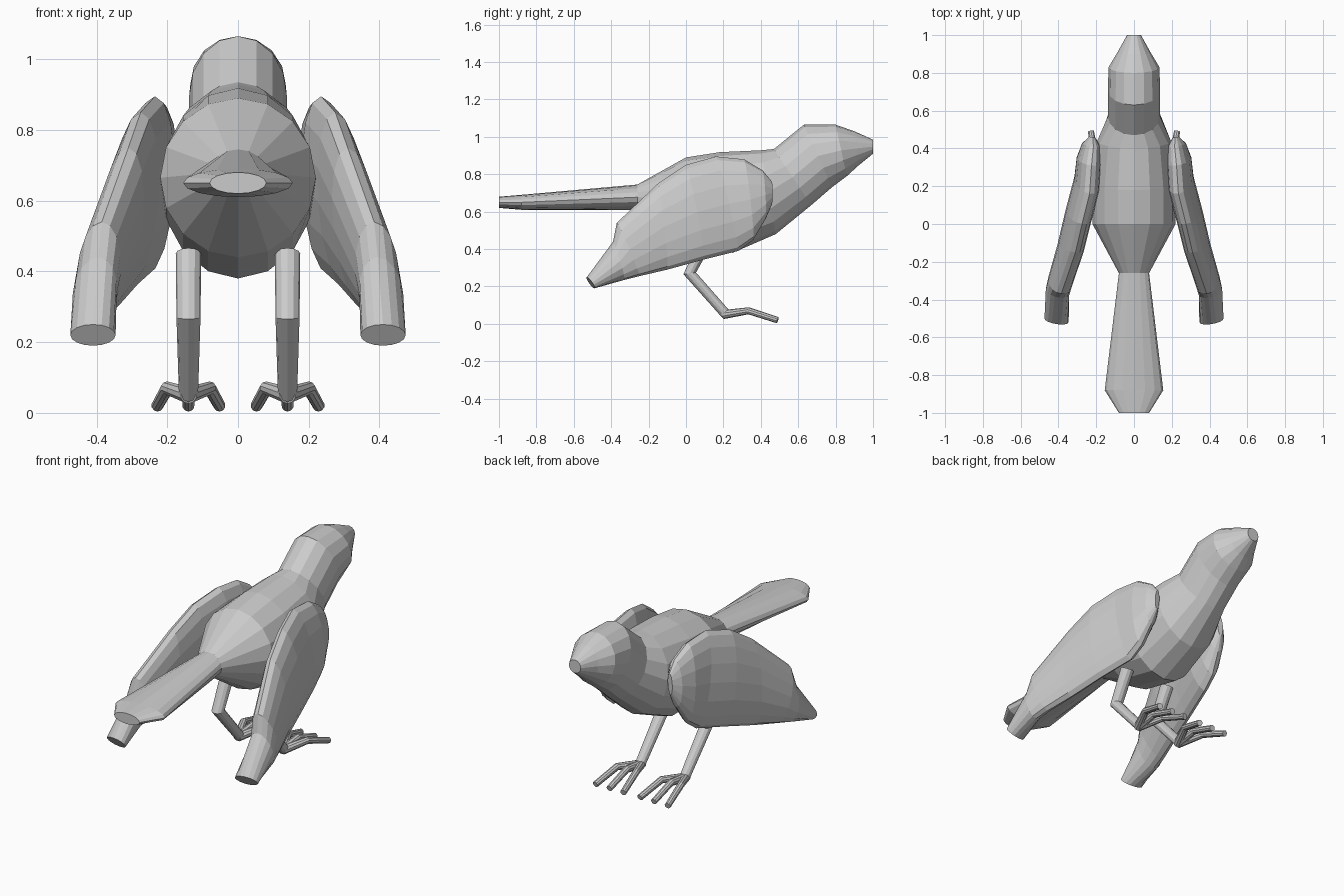
import bpy, bmesh
from math import sin, cos, pi
from mathutils import Vector

if "Cube" in bpy.data.objects:
    bpy.data.objects.remove(bpy.data.objects["Cube"])


def loft(name, rings):
    """Skin a list of rings (equal point counts) and cap both ends."""
    bm = bmesh.new()
    loops = [[bm.verts.new(p) for p in ring] for ring in rings]
    n = len(loops[0])
    for a, b in zip(loops, loops[1:]):
        for i in range(n):
            j = (i + 1) % n
            bm.faces.new((a[i], a[j], b[j], b[i]))
    bm.faces.new(loops[0])
    bm.faces.new(loops[-1])
    bmesh.ops.recalc_face_normals(bm, faces=bm.faces)
    me = bpy.data.meshes.new(name)
    bm.to_mesh(me)
    bm.free()
    ob = bpy.data.objects.new(name, me)
    bpy.context.collection.objects.link(ob)
    return ob


def ellipse(top, bottom, side, n=16):
    """Ring spanning top to bottom, with half-width vector side."""
    top, bottom, side = Vector(top), Vector(bottom), Vector(side)
    mid, up = (top + bottom) / 2, (top - bottom) / 2
    return [mid + up * cos(2 * pi * i / n) + side * sin(2 * pi * i / n) for i in range(n)]


def tube(name, path, radii, n=12):
    """Round tube along a bent path with mitred joints."""
    pts = [Vector(p) for p in path]
    rings = []
    for i, p in enumerate(pts):
        d1 = (p - pts[max(i - 1, 0)]).normalized()
        d2 = (pts[min(i + 1, len(pts) - 1)] - p).normalized()
        t = (d1 + d2).normalized()
        side = Vector((1, 0, 0))
        side = (side - t * side.dot(t)).normalized()
        up = side.cross(t)
        rings.append(ellipse(p + up * radii[i], p - up * radii[i], side * radii[i], n))
    return loft(name, rings)


# Body, tail and head: top y, z / bottom y, z / half-width
body = [
    (-1.00, .68, -1.00, .62, .08),
    (-.88, .69, -.88, .61, .155),
    (-.26, .745, -.26, .61, .08),
    (0, .89, 0, .44, .22),
    (.18, .918, .25, .38, .22),
    (.40, .928, .48, .48, .195),
    (.47, .935, .67, .635, .138),
    (.63, 1.065, .78, .73, .138),
    (.80, 1.065, .86, .79, .135),
    (.90, 1.03, .92, .845, .087),
    (1.00, .985, 1.00, .91, .037),
]
loft("body", [ellipse((0, yt, zt), (0, yb, zb), (w, 0, 0)) for yt, zt, yb, zb, w in body])

# Wing: top x, y, z / bottom x, y, z / half-thickness
wing = [
    (.218, .46, .76, .225, .46, .64, .016),
    (.215, .41, .82, .235, .425, .56, .05),
    (.225, .31, .88, .25, .36, .45, .066),
    (.235, .16, .895, .26, .28, .39, .068),
    (.275, 0, .85, .31, .10, .345, .067),
    (.31, -.15, .75, .36, -.10, .29, .065),
    (.385, -.37, .54, .40, -.25, .255, .062),
    (.395, -.39, .44, .415, -.33, .235, .062),
    (.41, -.53, .25, .41, -.49, .19, .064),
]

for s, label in ((1, "right"), (-1, "left")):
    loft(label + "_wing", [ellipse((s * xt, yt, zt), (s * xb, yb, zb), (s * w, .15 * w, 0))
                           for xt, yt, zt, xb, yb, zb, w in wing])
    # Leg
    hip = s * .14
    tube(label + "_leg", [(hip, .11, .45), (hip, .02, .27), (hip, .215, .05)], [.036, .034, .027])
    # Three spread toes
    for k, toe in ((-1, "inner"), (0, "middle"), (1, "outer")):
        tube(f"{label}_{toe}_toe",
             [(hip, .20, .05), (hip + s * k * .06, .335, .07), (hip + s * k * .088, .49, .02)],
             [.024, .019, .017], 10)
